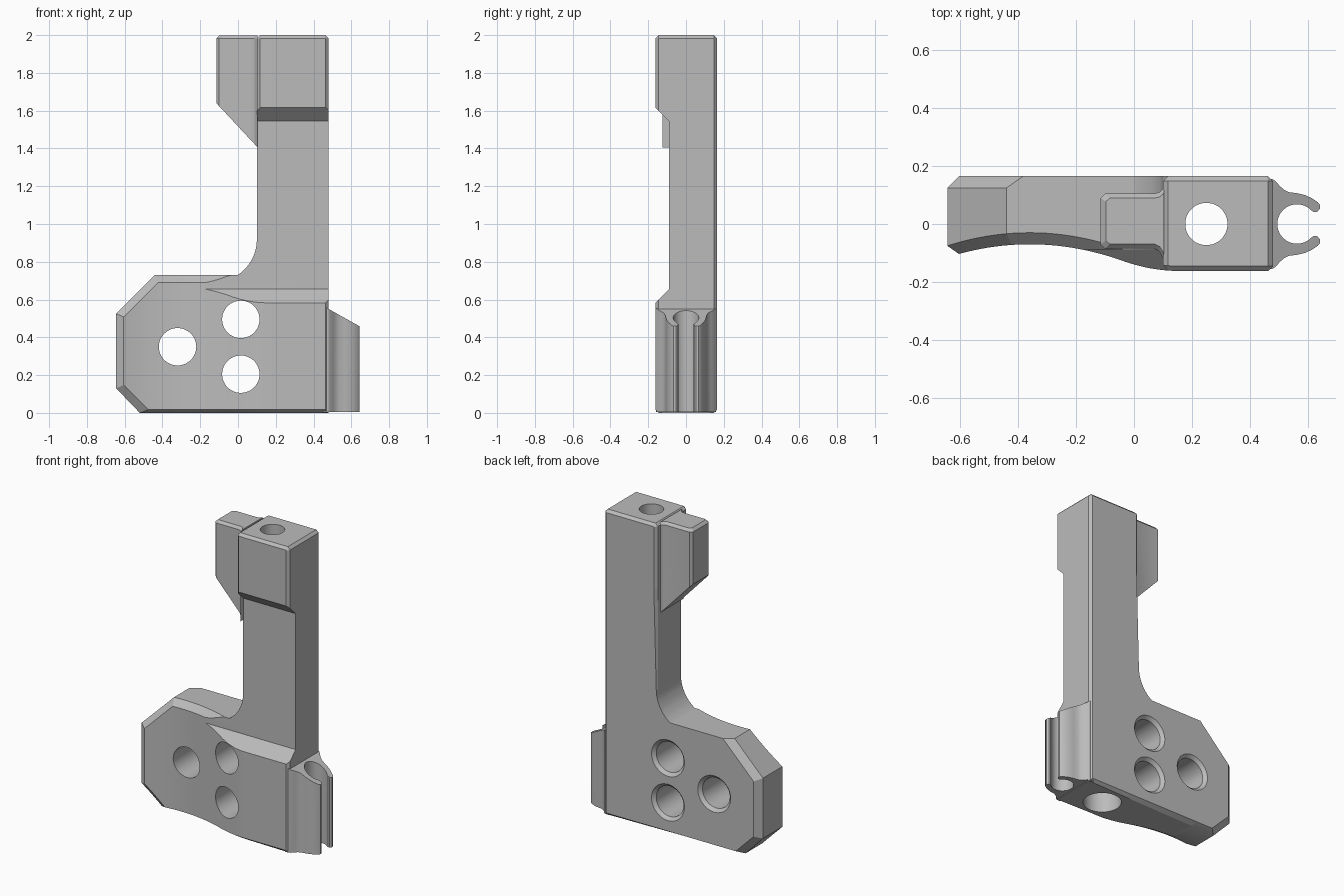
import bpy, bmesh
from math import sin, cos, pi, radians
from mathutils import Vector

if "Cube" in bpy.data.objects:
    bpy.data.objects.remove(bpy.data.objects["Cube"])

grey = bpy.data.materials.new("plain grey")
grey.use_nodes = True
grey.diffuse_color = (0.5, 0.5, 0.5, 1)
grey.node_tree.nodes["Principled BSDF"].inputs["Base Color"].default_value = (0.5, 0.5, 0.5, 1)

BACK, FRONT = 0.165, -0.1625


def loft(name, rings, cuts=(), bend=None):
    """Closed solid through equal-length rings, optionally sliced along x and bent."""
    bm = bmesh.new()
    loops = [[bm.verts.new(p) for p in ring] for ring in rings]
    n = len(loops[0])
    for a, b in zip(loops, loops[1:]):
        for i in range(n):
            j = (i + 1) % n
            bm.faces.new((a[i], a[j], b[j], b[i]))
    bm.faces.new(loops[0][::-1])
    bm.faces.new(loops[-1])
    for x in cuts:
        bmesh.ops.bisect_plane(bm, geom=bm.verts[:] + bm.edges[:] + bm.faces[:],
                               dist=1e-5, plane_co=(x, 0, 0), plane_no=(1, 0, 0))
    if bend:
        for v in bm.verts:
            v.co.y += bend(v.co)
    bmesh.ops.recalc_face_normals(bm, faces=bm.faces[:])
    me = bpy.data.meshes.new(name)
    bm.to_mesh(me)
    bm.free()
    me.materials.append(grey)
    ob = bpy.data.objects.new(name, me)
    bpy.context.collection.objects.link(ob)
    return ob


def combine(ob, other, operation):
    """Apply a boolean and remove the helper solid."""
    mod = ob.modifiers.new(operation.lower(), 'BOOLEAN')
    mod.operation, mod.solver, mod.object = operation, 'EXACT', other
    bpy.context.view_layer.objects.active = ob
    bpy.ops.object.modifier_apply(modifier=mod.name)
    bpy.data.objects.remove(other)


def turned(name, centre, axis, steps):
    """Round cutter along y or z from (position, radius) steps."""
    rings = []
    for t, r in steps:
        ring = []
        for k in range(48):
            u, w = r * cos(k * pi / 24), r * sin(k * pi / 24)
            if axis == 'y':
                ring.append((centre[0] + u, t, centre[1] + w))
            else:
                ring.append((centre[0] + u, centre[1] + w, t))
        rings.append(ring)
    return loft(name, rings)


# Bracket silhouette: outer point, front inset point, back inset point (x, z)
outline = [
    ((-.645, .13), (-.605, .147), (-.605, .147)),
    ((-.52, 0), (-.475, .017), (-.475, .017)),
    ((.48, 0), (.463, .017), (.463, .017)),
    ((.48, 1.983), (.463, 1.98), (.463, 1.98)),
    ((.463, 2), (.46, 1.983), (.46, 1.983)),
    ((.117, 2), (.12, 1.983), (.12, 1.983)),
    ((.1, 1.983), (.117, 1.98), (.117, 1.98)),
    ((.1, 1.6), (.117, 1.6), (.117, 1.6)),
    ((.1, 1.56), (.1, 1.56), (.117, 1.56)),
]
for k in range(17):
    a = k * pi / 32
    x, z = -.13 + .23 * cos(a), .92 - .23 * sin(a)
    top = (x, max(z, .73))
    outline.append((top, (x, z), top))
outline += [
    ((-.44, .73), (-.423, .69), (-.383, .73)),
    ((-.645, .525), (-.605, .508), (-.605, .508)),
]


def depth(p):
    return .04 if p[0] < .09 else .017


def front_curve(co):
    """Hollow the front of the arm, easing out into the flat column."""
    if co.y > 0:
        return 0
    if co.x < -.04:
        y = -.07 - (co.x + .36) ** 2 / 1.8
    else:
        t = min((co.x + .04) / .2, 1)
        y = -.127 - .0355 * (1 - (1 - t) ** 2)
    return y - FRONT


body = loft("bracket_body", [
    [(b[0], BACK, b[1]) for o, f, b in outline],
    [(o[0], BACK - depth(o), o[1]) for o, f, b in outline],
    [(o[0], FRONT + depth(o), o[1]) for o, f, b in outline],
    [(f[0], FRONT, f[1]) for o, f, b in outline],
], [-.6 + .03 * k for k in range(27)], front_curve)

# Recessed neck between the head and the base
neck = [(-.3, .445), (-.09, .655), (-.09, 1.545), (-.3, 1.755)]
combine(body, loft("neck_cutter", [[(x, y, z) for y, z in neck] for x in (-.7, .7)]),
        'DIFFERENCE')

# Side tab on the head, with a sloped underside and chamfered top
tab = [(.104, -.125), (.088, -.095), (.07, -.085), (-.1, -.085), (-.115, -.07),
       (-.115, .09), (-.1, .105), (.07, .105), (.088, .11), (.104, .125)]
combine(body, loft("side_tab", [
    [(x, y, 1.64 - 1.07 * (x + .115)) for x, y in tab],
    [(x, y, 1.982) for x, y in tab],
    [(.104 + (x - .104) * .92, .011 + (y - .011) * .84, 1.999) for x, y in tab],
]), 'UNION')

# Open cable clip on the right edge, with a sloped top
half = [(.45, .158), (.478, .155), (.49, .147), (.503, .132), (.517, .119), (.535, .11),
        (.565, .106), (.59, .1), (.613, .09), (.634, .076), (.642, .066), (.642, .053),
        (.634, .043), (.622, .041)]
arc = [radians(45 + 270 * k / 32) for k in range(33)]
clip = half + [(.563 + .068 * cos(a), .068 * sin(a)) for a in arc]
clip += [(x, -y) for x, y in reversed(half)]
combine(body, loft("cable_clip", [
    [(x, y, .004) for x, y in clip],
    [(x, y, .55 - .56 * (x - .48)) for x, y in clip],
]), 'UNION')

# Cross holes, countersunk at the back
for centre in ((-.32, .35), (.015, .495), (.015, .205)):
    combine(body, turned("hole_cutter", centre, 'y',
                         [(-.4, .099), (BACK - .02, .099), (BACK + .02, .139)]), 'DIFFERENCE')

# Long bore down the column, wider at the bottom
combine(body, turned("bore_cutter", (.25, 0), 'z',
                     [(-.1, .115), (.15, .115), (.1501, .073), (2.1, .073)]), 'DIFFERENCE')

bpy.ops.object.select_all(action='DESELECT')
body.select_set(True)
bpy.context.view_layer.objects.active = body
bpy.ops.object.shade_smooth_by_angle(angle=radians(25))
